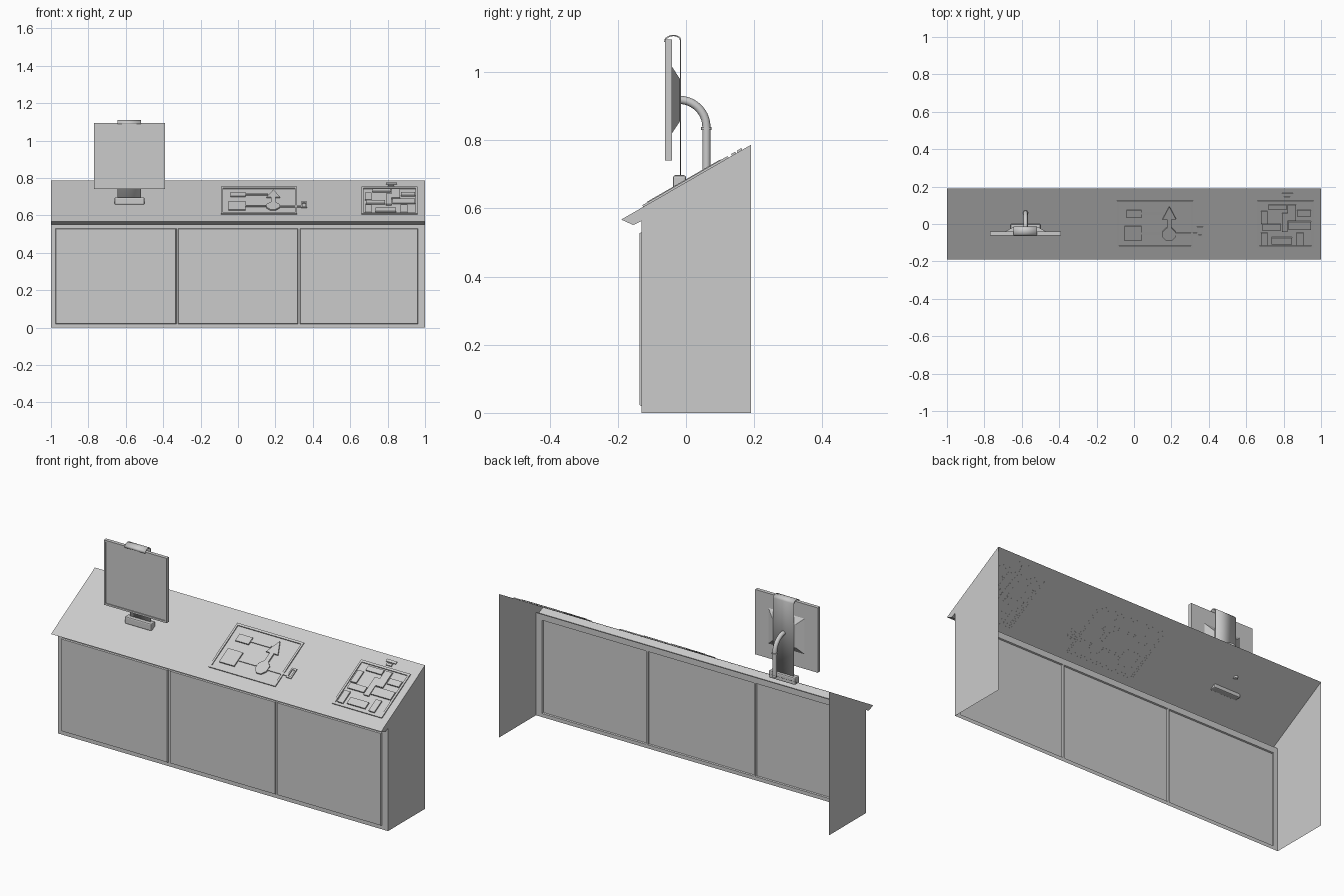
import bpy, bmesh, math
from mathutils import Vector

if "Cube" in bpy.data.objects:
    bpy.data.objects.remove(bpy.data.objects["Cube"])

SLOPE = math.tan(math.radians(30))
Z0 = 0.676
NORMAL = Vector((0, -math.sin(math.radians(30)), math.cos(math.radians(30))))


def finish(name, bm, smooth=False):
    me = bpy.data.meshes.new(name)
    bm.to_mesh(me)
    bm.free()
    ob = bpy.data.objects.new(name, me)
    bpy.context.collection.objects.link(ob)
    if smooth:
        bpy.context.view_layer.objects.active = ob
        ob.select_set(True)
        bpy.ops.object.shade_smooth_by_angle(angle=math.radians(35))
        ob.select_set(False)
    return ob


def loft(bm, a, b, close=True):
    """Walls between two point loops, returning both vertex loops."""
    va, vb = [bm.verts.new(p) for p in a], [bm.verts.new(p) for p in b]
    n = len(a)
    for i in range(n if close else n - 1):
        j = (i + 1) % n
        bm.faces.new((va[i], va[j], vb[j], vb[i]))
    return va, vb


def rect(x0, x1, z0, z1, y):
    return [(x0, y, z0), (x1, y, z0), (x1, y, z1), (x0, y, z1)]


def box(name, x, y, z, bevel=0.0):
    bm = bmesh.new()
    a, b = loft(bm, rect(*x, *z, y[0]), rect(*x, *z, y[1]))
    bm.faces.new(a)
    bm.faces.new(b)
    bmesh.ops.recalc_face_normals(bm, faces=bm.faces)
    ob = finish(name, bm)
    if bevel:
        m = ob.modifiers.new("bevel", 'BEVEL')
        m.width, m.segments = bevel, 2
    return ob


# Cabinet shell: sheet top with lip, side walls, open back and bottom
profile = [(0.19, 0.786), (-0.19, 0.567), (-0.155, 0.551), (-0.13, 0.563)]
bm = bmesh.new()
loft(bm, [(-1, y, z) for y, z in profile], [(1, y, z) for y, z in profile], False)
finish("sloped_top", bm)
for name, x in (("left_side", -1), ("right_side", 1)):
    bm = bmesh.new()
    bm.faces.new([bm.verts.new((x, y, z)) for y, z in profile + [(-0.13, 0), (0.19, 0)]])
    finish(name, bm)

# Front sheet with three panels pressed forward
panels = [(-0.975, -0.33), (-0.32, 0.322), (0.332, 0.963)]
bm = bmesh.new()
xs = [-1] + [v for p in panels for v in p] + [1]
zs = [0, 0.02, 0.53, 0.563]
grid = [[bm.verts.new((x, -0.13, z)) for z in zs] for x in xs]
for i in range(len(xs) - 1):
    for k in range(3):
        if k == 1 and i % 2 == 1:
            continue
        bm.faces.new((grid[i][k], grid[i + 1][k], grid[i + 1][k + 1], grid[i][k + 1]))
for x0, x1 in panels:
    _, v = loft(bm, rect(x0, x1, 0.02, 0.53, -0.13),
                rect(x0 + 0.003, x1 - 0.003, 0.023, 0.527, -0.137))
    bm.faces.new(v)
bmesh.ops.remove_doubles(bm, verts=bm.verts, dist=1e-5)
finish("front_panels", bm)


# Raised symbols on the sloped top, given in plan coordinates
def on_top(x, y, h):
    return Vector((x, y, Z0 + y * SLOPE)) + NORMAL * h


def relief(bm, pts, h):
    _, v = loft(bm, [on_top(x, y, 0) for x, y in pts], [on_top(x, y, h) for x, y in pts])
    bm.faces.new(v)


def tile(bm, x0, x1, y0, y1, h=0.008):
    relief(bm, [(x0, y0), (x1, y0), (x1, y1), (x0, y1)], h)


def frame(bm, x0, x1, y0, y1, w=0.011, h=0.006):
    tile(bm, x0, x1, y0, y0 + w, h)
    tile(bm, x0, x1, y1 - w, y1, h)
    tile(bm, x0, x0 + w, y0 + w, y1 - w, h)
    tile(bm, x1 - w, x1, y0 + w, y1 - w, h)


bm = bmesh.new()
frame(bm, -0.09, 0.315, -0.125, 0.125)
for t in [(-0.04, 0.04, 0.037, 0.075), (-0.05, 0.04, -0.087, -0.01),
          (0.176, 0.2, -0.02, 0.03)]:
    tile(bm, *t)
for t in [(0.04, 0.16, 0.053, 0.063), (0.04, 0.15, -0.054, -0.044),
          (0.222, 0.34, -0.058, -0.046)]:
    tile(bm, *t, 0.005)
relief(bm, [(0.153, 0.028), (0.225, 0.028), (0.189, 0.096)], 0.008)
relief(bm, [(0.187 + 0.037 * math.cos(math.pi * (k + .5) / 4),
             -0.053 + 0.037 * math.sin(math.pi * (k + .5) / 4)) for k in range(8)], 0.008)
frame(bm, 0.337, 0.368, -0.065, -0.012, 0.008)
finish("diagram_relief", bm)

bm = bmesh.new()
frame(bm, 0.66, 0.96, -0.125, 0.125)
for t in [(0.72, 0.815, 0.08, 0.105), (0.68, 0.715, 0.005, 0.07), (0.82, 0.865, 0.02, 0.105),
          (0.872, 0.945, 0.045, 0.075), (0.79, 0.822, -0.04, 0.06), (0.685, 0.785, -0.03, 0.0),
          (0.825, 0.945, -0.027, 0.015), (0.68, 0.715, -0.11, -0.045),
          (0.87, 0.905, -0.11, -0.045), (0.735, 0.845, -0.105, -0.07)]:
    tile(bm, *t)
tile(bm, 0.79, 0.85, 0.152, 0.165, 0.006)
tile(bm, 0.802, 0.835, 0.135, 0.147, 0.006)
finish("maze_relief", bm)

# Monitor: bezel with recessed screen
bm = bmesh.new()
outer = (-0.77, -0.39, 0.74, 1.095)
inner = (-0.76, -0.40, 0.75, 1.085)
b, _ = loft(bm, rect(*outer, -0.041), rect(*outer, -0.061))
bm.faces.new(b)
loft(bm, rect(*outer, -0.061), rect(*inner, -0.061))
_, s = loft(bm, rect(*inner, -0.061), rect(*inner, -0.056))
bm.faces.new(s)
bmesh.ops.remove_doubles(bm, verts=bm.verts, dist=1e-5)
bmesh.ops.recalc_face_normals(bm, faces=bm.faces)
finish("monitor", bm)

# Tapered housing behind the monitor
bm = bmesh.new()
_, v = loft(bm, rect(-0.69, -0.47, 0.82, 1.015, -0.041), rect(-0.65, -0.51, 0.855, 0.98, -0.018))
bm.faces.new(v)
bmesh.ops.recalc_face_normals(bm, faces=bm.faces)
finish("monitor_housing", bm)

# Flat strap hooked over the monitor top, and its foot
path = [(-0.062, 1.088), (-0.06, 1.098)]
path += [(-0.037 - 0.021 * math.cos(a), 1.093 + 0.014 * math.sin(a))
         for a in [math.pi * k / 8 for k in range(2, 9)]] + [(-0.016, 0.685)]
bm = bmesh.new()
loft(bm, [(-0.643, y, z) for y, z in path], [(-0.518, y, z) for y, z in path], False)
strap = finish("monitor_strap", bm, True)
m = strap.modifiers.new("thickness", 'SOLIDIFY')
m.thickness, m.offset = 0.004, 0
box("strap_foot", (-0.66, -0.5), (-0.038, 0.0), (0.657, 0.697), 0.006)


# Round support arm with bend and collar
def tube(name, pts, r):
    cu = bpy.data.curves.new(name, 'CURVE')
    cu.dimensions = '3D'
    cu.bevel_depth, cu.bevel_resolution = r, 4
    cu.use_fill_caps = True
    sp = cu.splines.new('POLY')
    sp.points.add(len(pts) - 1)
    for p, (y, z) in zip(sp.points, pts):
        p.co = (-0.58, y, z, 1)
    bpy.context.collection.objects.link(bpy.data.objects.new(name, cu))


bend = [(-0.02 + 0.08 * math.cos(math.pi * k / 20), 0.838 + 0.08 * math.sin(math.pi * k / 20))
        for k in range(11)]
tube("support_arm", [(0.06, 0.705)] + bend, 0.012)
tube("arm_collar", [(0.06, 0.83), (0.06, 0.838)], 0.0155)
